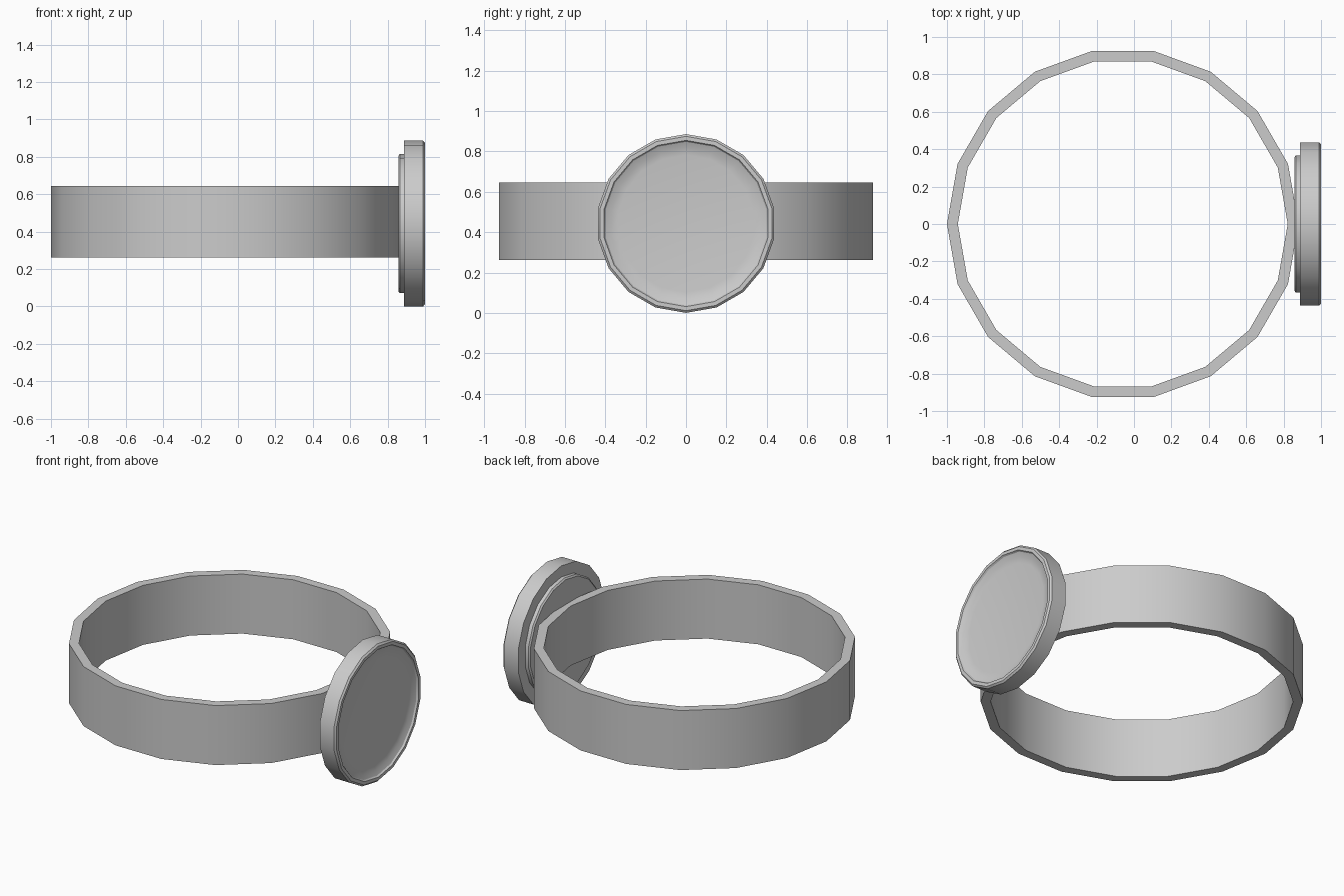
import bpy, bmesh, math

if "Cube" in bpy.data.objects:
    bpy.data.objects.remove(bpy.data.objects["Cube"])

SIDES = 18


def lathe(name, profile, axis, centre, closed, smooth_deg=30):
    """Spin (radius, along-axis) points around z or x with SIDES segments."""
    bm = bmesh.new()
    rings = []
    for i in range(SIDES):
        a = 2 * math.pi * i / SIDES
        c, s = math.cos(a), math.sin(a)
        ring = []
        for r, h in profile:
            p = (r * c, r * s, h) if axis == 'Z' else (h, r * s, r * c)
            ring.append(bm.verts.new([p[k] + centre[k] for k in range(3)]))
        rings.append(ring)
    n = len(profile)
    for i in range(SIDES):
        a, b = rings[i], rings[(i + 1) % SIDES]
        for j in range(n if closed else n - 1):
            k = (j + 1) % n
            bm.faces.new((a[j], b[j], b[k], a[k]))
    if not closed:
        # flat caps on both ends
        bm.faces.new([r[0] for r in rings])
        bm.faces.new([r[-1] for r in rings])
    bmesh.ops.recalc_face_normals(bm, faces=bm.faces)
    mesh = bpy.data.meshes.new(name)
    bm.to_mesh(mesh)
    bm.free()
    ob = bpy.data.objects.new(name, mesh)
    bpy.context.collection.objects.link(ob)
    bpy.context.view_layer.objects.active = ob
    ob.select_set(True)
    bpy.ops.object.shade_smooth_by_angle(angle=math.radians(smooth_deg))
    ob.select_set(False)
    return ob


# Ring band
lathe("band", [(0.94, 0.262), (0.94, 0.645), (0.882, 0.645), (0.882, 0.262)],
      'Z', (-0.06, 0, 0), True)

# Round face plate: stepped back, bevelled rim, shallow dished front
lathe("face_plate",
      [(0.362, 0.857), (0.372, 0.865), (0.372, 0.888), (0.443, 0.888),
       (0.443, 0.990), (0.432, 1.0), (0.412, 1.0),
       (0.405, 0.990), (0.375, 0.977), (0.340, 0.972)],
      'X', (0, 0, 0.443), False)
